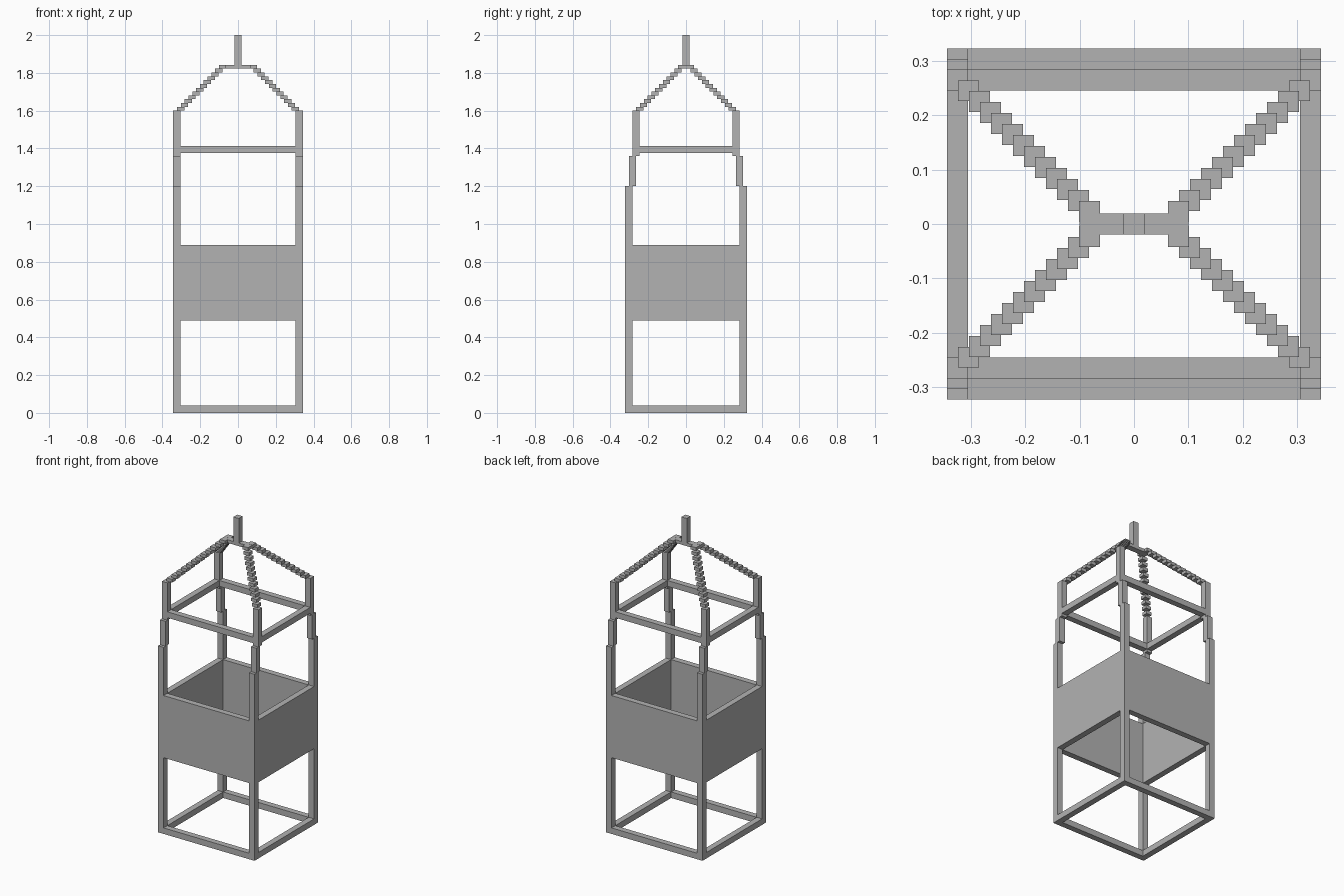
import bpy

if "Cube" in bpy.data.objects:
    bpy.data.objects.remove(bpy.data.objects["Cube"], do_unlink=True)

grey = bpy.data.materials.new("plain_grey")
grey.use_nodes = True
colour = (0.45, 0.45, 0.45, 1)
grey.diffuse_color = colour
grey.node_tree.nodes["Principled BSDF"].inputs["Base Color"].default_value = colour

T = 0.0385           # thickness of every beam
HX, HY = 0.343, 0.322  # outer half width and half depth
STEP = 0.0202        # offset between chain links
CORNERS = [("front_right", -1, -1), ("front_left", 1, -1),
           ("back_right", -1, 1), ("back_left", 1, 1)]


def box(name, x, y, z):
    """Box spanning the given (low, high) ranges."""
    spans = (x, y, z)
    bpy.ops.mesh.primitive_cube_add(size=1, location=[(a + b) / 2 for a, b in spans])
    ob = bpy.context.object
    ob.name = name
    ob.scale = [abs(b - a) for a, b in spans]
    bpy.ops.object.transform_apply(location=False, rotation=False, scale=True)
    ob.data.materials.append(grey)
    return ob


def posts(name, hy, z):
    """Four corner posts with outer faces at HX and hy."""
    for corner, sx, sy in CORNERS:
        box(f"{corner}_{name}", (sx * (HX - T), sx * HX), (sy * (hy - T), sy * hy), z)


def ring(name, hy, z):
    """Four walls or bars fitted between the corner posts."""
    ix, iy = HX - T, hy - T
    for s, side in ((-1, "front"), (1, "back")):
        box(f"{side}_{name}", (-ix, ix), (s * iy, s * hy), z)
    for s, side in ((-1, "right"), (1, "left")):
        box(f"{side}_{name}", (s * ix, s * HX), (-iy, iy), z)


# Corner posts, stepping inwards towards the top
posts("lower_post", HY, (0, 1.2))
posts("middle_post", HY - T / 2, (1.2, 1.36))
posts("upper_post", HY - T, (1.36, 1.6))

# Base frame, wall panels and upper frame
ring("base_bar", HY, (0, T))
ring("wall_panel", HY, (0.49, 0.89))
ring("upper_bar", HY - T, (1.376, 1.414))

# Stepped chains rising from each upper post to the crossbar
for corner, sx, sy in CORNERS:
    for k in range(12):
        x, y, z = 0.323 - STEP * k, 0.264 - STEP * k, 1.6 + STEP * k
        box(f"{corner}_chain_link", (sx * (x - T), sx * x), (sy * (y - T), sy * y),
            (z, z + STEP))

# Crossbar and hanging stem
box("crossbar", (-0.1, 0.1), (-T / 2, T / 2), (1.822, 1.842))
box("hanging_stem", (-T / 2, T / 2), (-T / 2, T / 2), (1.842, 2.0))
